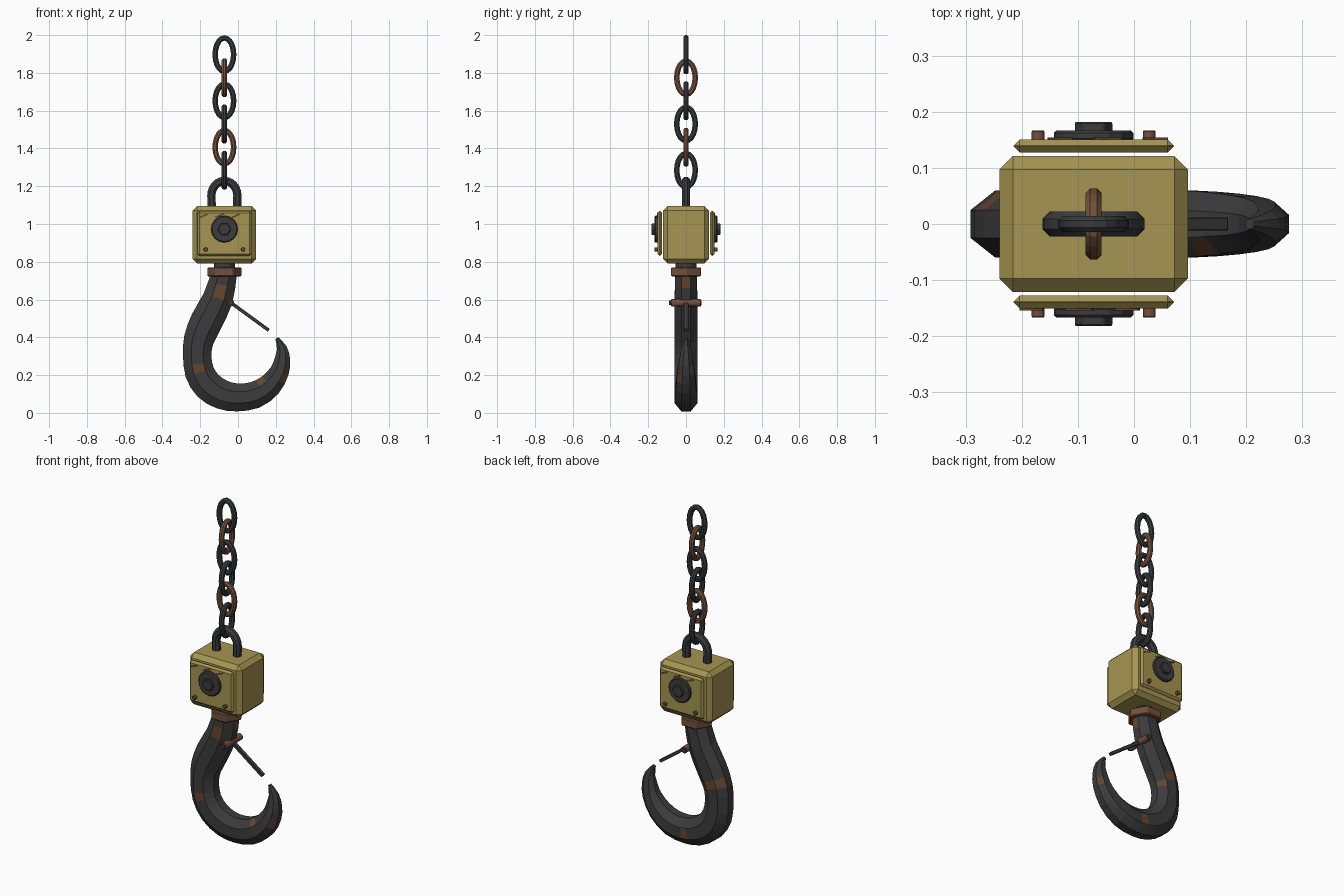
import bpy, bmesh, math
from mathutils import Vector, Matrix

if "Cube" in bpy.data.objects:
    bpy.data.objects.remove(bpy.data.objects["Cube"], do_unlink=True)

AX = -0.072  # x of the lifting axis


def material(name, rgb):
    m = bpy.data.materials.new(name)
    m.use_nodes = True
    col = (*rgb, 1)
    m.diffuse_color = col
    bsdf = m.node_tree.nodes["Principled BSDF"]
    bsdf.inputs["Base Color"].default_value = col
    bsdf.inputs["Roughness"].default_value = 0.7
    return m


yellow = material("worn yellow paint", (0.38, 0.30, 0.085))
steel = material("dark steel", (0.045, 0.045, 0.047))
chain_steel = material("chain steel", (0.04, 0.043, 0.047))
rust = material("rust", (0.175, 0.08, 0.045))
patch_rust = material("dark rust", (0.13, 0.06, 0.03))


def finish(bm, name, mats, bevel=0):
    bmesh.ops.recalc_face_normals(bm, faces=bm.faces)
    me = bpy.data.meshes.new(name)
    bm.to_mesh(me)
    bm.free()
    for m in mats:
        me.materials.append(m)
    ob = bpy.data.objects.new(name, me)
    bpy.context.collection.objects.link(ob)
    if bevel:
        mod = ob.modifiers.new("chamfer", "BEVEL")
        mod.width = bevel
        mod.segments = 1
        mod.limit_method = "ANGLE"
    return ob


def box(name, centre, size, mat, bevel=0, tilt=0):
    bm = bmesh.new()
    bmesh.ops.create_cube(bm, size=1)
    bmesh.ops.scale(bm, vec=size, verts=bm.verts)
    ob = finish(bm, name, [mat], bevel)
    ob.location = centre
    ob.rotation_euler.y = tilt
    return ob


def cylinder(name, centre, radius, depth, sides, mat, along_y=False, bevel=0):
    bm = bmesh.new()
    bmesh.ops.create_cone(bm, cap_ends=True, segments=sides, radius1=radius,
                          radius2=radius, depth=depth)
    # put a corner on the x axis before turning the axis
    bmesh.ops.rotate(bm, matrix=Matrix.Rotation(math.pi / 2, 3, "Z"), verts=bm.verts)
    if along_y:
        bmesh.ops.rotate(bm, matrix=Matrix.Rotation(math.pi / 2, 3, "X"), verts=bm.verts)
    ob = finish(bm, name, [mat], bevel)
    ob.location = centre
    return ob


def sweep(name, path, mats, closed=False, patches=()):
    """Octagonal tube along points (x, z, half thickness, half depth)."""
    bm = bmesh.new()
    n, rings = len(path), []
    grow = 1 / math.cos(math.pi / 8)
    for i, (x, z, r, d) in enumerate(path):
        a = path[(i - 1) % n] if closed else path[max(i - 1, 0)]
        b = path[(i + 1) % n] if closed else path[min(i + 1, n - 1)]
        t = Vector((b[0] - a[0], b[1] - a[1])).normalized()
        ring = []
        for k in range(8):
            ang = (k + 0.5) * math.pi / 4
            c, s = math.cos(ang) * r * grow, math.sin(ang) * d * grow
            ring.append(bm.verts.new((x + t.y * c, s, z - t.x * c)))
        rings.append(ring)
    for i in range(n if closed else n - 1):
        p, q = rings[i], rings[(i + 1) % n]
        for k in range(8):
            j = (k + 1) % 8
            f = bm.faces.new((p[k], p[j], q[j], q[k]))
            f.material_index = int((i, k) in patches)
    if not closed:
        bm.faces.new(rings[0])
        bm.faces.new(rings[-1])
    return finish(bm, name, mats)


def smooth_path(pts):
    """Add one curved midpoint between each pair of points."""
    out = []
    for i in range(len(pts) - 1):
        p0, p3 = pts[max(i - 1, 0)], pts[min(i + 2, len(pts) - 1)]
        p1, p2 = pts[i], pts[i + 1]
        out.append(p1)
        out.append(tuple((9 * (b + c) - a - d) / 16 for a, b, c, d in zip(p0, p1, p2, p3)))
    return out + [pts[-1]]


# Chain: alternating oval links
for i in range(6):
    oval = []
    for j in range(20):
        a = j * math.tau / 20
        oval.append((0.049 * math.cos(a), 0.088 * math.sin(a), 0.0145, 0.0145))
    link = sweep(f"chain_link_{i + 1}", oval, [rust if i in (1, 4) else chain_steel], True)
    link.location = (AX, 0, 1.897 - i * 0.1225)
    link.rotation_euler.z = (i % 2) * math.pi / 2

# Shackle arch on top of the block
arch = [(AX - 0.066, 1.06, 0.022, 0.022)]
for j in range(13):
    a = math.pi - j * math.pi / 12
    arch.append((AX + 0.069 * math.cos(a), 1.15 + 0.078 * math.sin(a), 0.022, 0.022))
arch.append((AX + 0.066, 1.06, 0.022, 0.022))
sweep("shackle", arch, [chain_steel])

# Block body
box("block_body", (AX, 0, 0.943), (0.336, 0.242, 0.305), yellow, 0.024)

# Side plates with hub, bolts and scratches, front and back
for side, s in (("front", -1), ("back", 1)):
    box(f"{side}_plate", (AX, s * 0.139, 0.95), (0.286, 0.023, 0.24), yellow, 0.011)
    cylinder(f"{side}_hub", (AX, s * 0.157, 0.973), 0.071, 0.02, 16, steel, True, 0.005)
    cylinder(f"{side}_hub_nut", (AX, s * 0.172, 0.973), 0.035, 0.02, 6, steel, True, 0.003)
    for b in (-1, 1):
        cylinder(f"{side}_bolt", (AX + b * 0.099, s * 0.157, 0.865), 0.012, 0.02, 8,
                 rust, True, 0.002)
    for dx, dz, length in ((-0.11, 1.043, 0.045), (-0.025, 1.045, 0.05), (0.06, 1.043, 0.045)):
        box(f"{side}_scratch", (AX - s * dx, s * 0.151, dz), (length, 0.006, 0.009),
            patch_rust, 0, s * 0.4)

# Neck and hexagonal collar
cylinder("neck", (AX, 0, 0.76), 0.055, 0.09, 12, steel)
cylinder("collar_nut", (AX, 0, 0.747), 0.092, 0.048, 6, rust, False, 0.005)

# Hook, thick in the bend and tapering to the tip
hook = [
    (-0.074, 0.735, 0.068, 0.058), (-0.106, 0.606, 0.080, 0.06),
    (-0.167, 0.484, 0.086, 0.06), (-0.207, 0.389, 0.080, 0.06),
    (-0.216, 0.304, 0.075, 0.06), (-0.203, 0.214, 0.078, 0.06),
    (-0.157, 0.142, 0.080, 0.06), (-0.085, 0.097, 0.078, 0.06),
    (-0.005, 0.082, 0.074, 0.06), (0.09, 0.095, 0.071, 0.06),
    (0.170, 0.147, 0.063, 0.054), (0.22, 0.22, 0.051, 0.045),
    (0.235, 0.286, 0.041, 0.035), (0.232, 0.344, 0.027, 0.023),
    (0.206, 0.396, 0.009, 0.009),
]
patches = {(1, 5), (9, 5), (21, 6), (0, 3), (6, 2), (5, 1), (15, 1), (19, 4), (22, 0), (5, 0)}
sweep("hook", smooth_path(hook), [steel, patch_rust], False, patches)

# Safety latch: cross pin and bar
cylinder("latch_sleeve", (-0.04, 0, 0.583), 0.02, 0.158, 10, rust, True, 0.003)
cylinder("latch_pin", (-0.04, -0.004, 0.583), 0.013, 0.172, 8, steel, True)
start, end = Vector((-0.04, 0, 0.585)), Vector((0.163, 0, 0.437))
d = end - start
box("latch_bar", (start + end) / 2, (d.length, 0.024, 0.018), steel, 0.002,
    math.atan2(-d.z, d.x))
